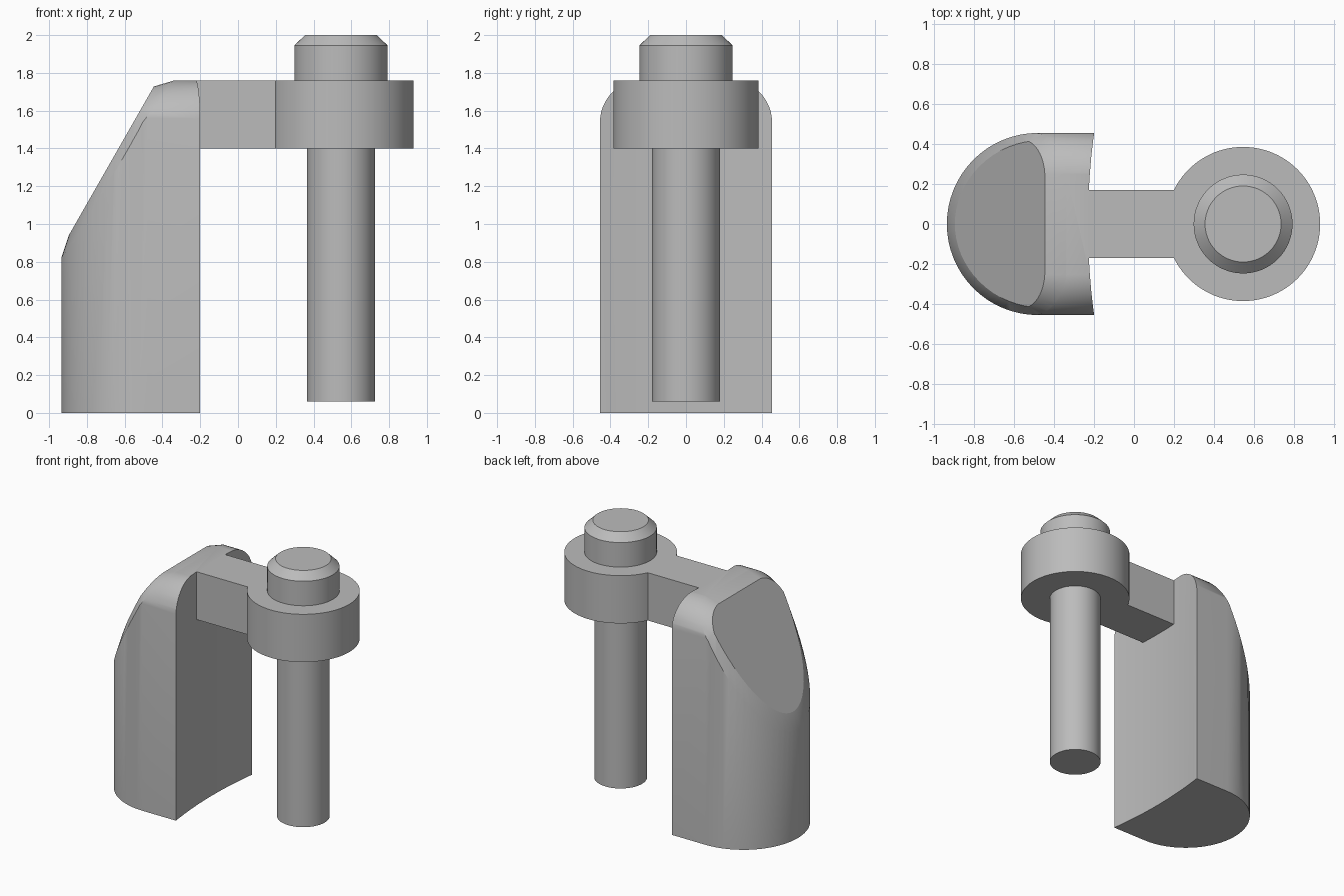
import bpy, bmesh, math
from mathutils import Vector

cube = bpy.data.objects.get("Cube")
if cube:
    bpy.data.objects.remove(cube, do_unlink=True)

grey = bpy.data.materials.new("plain grey")
grey.use_nodes = True
COLOUR = (0.5, 0.5, 0.5, 1)
grey.diffuse_color = COLOUR
grey.node_tree.nodes["Principled BSDF"].inputs["Base Color"].default_value = COLOUR

TOP, ARM_Z, PIN_X = 1.76, 1.40, 0.545


def make_object(name, bm):
    bmesh.ops.recalc_face_normals(bm, faces=bm.faces)
    mesh = bpy.data.meshes.new(name)
    bm.to_mesh(mesh)
    bm.free()
    obj = bpy.data.objects.new(name, mesh)
    bpy.context.collection.objects.link(obj)
    mesh.materials.append(grey)
    return obj


def smooth(obj, degrees=30):
    bpy.ops.object.select_all(action='DESELECT')
    obj.select_set(True)
    bpy.context.view_layer.objects.active = obj
    bpy.ops.object.shade_smooth_by_angle(angle=math.radians(degrees))


def turned(name, x, profile, sides=64):
    """Stack of circles given as (radius, height), capped at both ends."""
    bm = bmesh.new()
    rings = []
    for r, z in profile:
        angles = [math.tau * i / sides for i in range(sides)]
        rings.append([bm.verts.new((x + r * math.cos(a), r * math.sin(a), z)) for a in angles])
    for low, high in zip(rings, rings[1:]):
        for i in range(sides):
            j = (i + 1) % sides
            bm.faces.new((low[i], low[j], high[j], high[i]))
    bm.faces.new(rings[0])
    bm.faces.new(rings[-1])
    obj = make_object(name, bm)
    smooth(obj)
    return obj


def slice_off(bm, point, normal):
    """Remove everything beyond a plane and close the cut."""
    bmesh.ops.bisect_plane(bm, geom=bm.verts[:] + bm.edges[:] + bm.faces[:], dist=1e-5,
                           plane_co=point, plane_no=normal, clear_outer=True)
    rim = [e for e in bm.edges if e.is_boundary]
    if rim:
        bmesh.ops.holes_fill(bm, edges=rim, sides=0)
    bmesh.ops.recalc_face_normals(bm, faces=bm.faces)


# Column: D-shaped prism
bm = bmesh.new()
R, CX, EDGE_X = 0.455, -0.48, -0.20
steps = 32
outline = [(EDGE_X, R)]
for i in range(steps + 1):
    a = math.pi / 2 + math.pi * i / steps
    outline.append((CX + R * math.cos(a), R * math.sin(a)))
outline.append((EDGE_X, -R))
base = bm.faces.new([bm.verts.new((x, y, 0)) for x, y in outline])
up = bmesh.ops.extrude_face_region(bm, geom=[base])["geom"]
bmesh.ops.translate(bm, vec=(0, 0, TOP), verts=[v for v in up if isinstance(v, bmesh.types.BMVert)])
bmesh.ops.recalc_face_normals(bm, faces=bm.faces)

# Rounded shoulders along both sides
ROUND = 0.22
for side in (1, -1):
    for i in range(1, 10):
        a = math.pi / 2 * i / 10
        n = Vector((0, side * math.cos(a), math.sin(a)))
        slice_off(bm, Vector((0, side * (R - ROUND), TOP - ROUND)) + n * ROUND, n)

# Sloping flat, then a softened rim around it
slope_n = Vector((-0.77, 0, 0.44)).normalized()
slice_off(bm, Vector((-0.45, 0, 1.72)), slope_n)
flat = max(bm.faces, key=lambda f: f.normal.dot(slope_n))
centre = flat.calc_center_median()
cuts = []
for e in flat.edges:
    other = next(f for f in e.link_faces if f is not flat)
    mid = (e.verts[0].co + e.verts[1].co) / 2
    inward = slope_n.cross(e.verts[1].co - e.verts[0].co).normalized()
    if inward.dot(centre - mid) < 0:
        inward.negate()
    depth = 0.037 + 0.05 * max(inward.z, 0)
    blend = 0.55 - 0.2 * inward.z
    angle = slope_n.angle(other.normal)
    normal = (slope_n * math.sin((1 - blend) * angle) + other.normal * math.sin(blend * angle))
    cuts.append((mid + inward * depth, normal.normalized()))
for point, normal in cuts:
    slice_off(bm, point, normal)
column = make_object("column", bm)

# Shallow hollow on the inner face of the column
HOLLOW = 3.4
cutter = turned("hollow_cutter", -0.23 + HOLLOW, [(HOLLOW, -1), (HOLLOW, 3)], sides=256)
cutter.hide_render = True
mod = column.modifiers.new("hollow", 'BOOLEAN')
mod.operation = 'DIFFERENCE'
mod.solver = 'EXACT'
mod.object = cutter
bpy.context.view_layer.objects.active = column
bpy.ops.object.modifier_apply(modifier=mod.name)
bpy.data.objects.remove(cutter, do_unlink=True)
smooth(column, 35)
for p in column.data.polygons:
    if p.normal.dot(slope_n) > 0.9999:
        p.use_smooth = False

# Arm joining the column to the boss
bm = bmesh.new()
bmesh.ops.create_cube(bm, size=1)
x0, x1 = -0.24, 0.24
for v in bm.verts:
    v.co = (x0 if v.co.x < 0 else x1, v.co.y * 0.34, ARM_Z if v.co.z < 0 else TOP)
make_object("arm", bm)

# Round boss, pin below it and chamfered head above it
turned("boss", PIN_X, [(0.385, ARM_Z), (0.385, TOP)], 96)
turned("pin", PIN_X, [(0.18, 0.06), (0.18, ARM_Z + 0.02)])
turned("pin_head", PIN_X, [(0.247, TOP - 0.02), (0.247, 1.945), (0.19, 2.0)])
